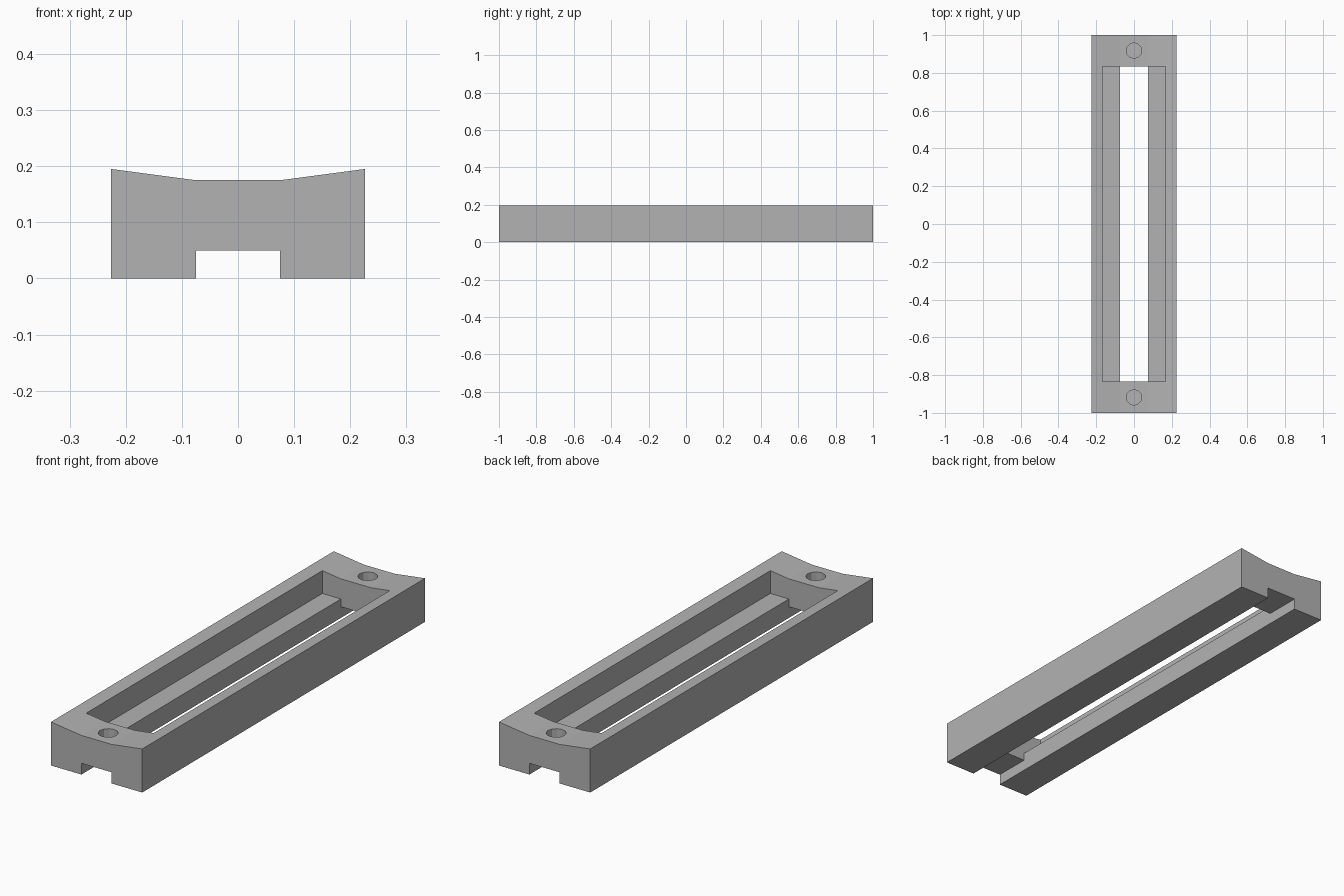
import bpy
import bmesh
from mathutils import Matrix

cube = bpy.data.objects.get("Cube")
if cube:
    bpy.data.objects.remove(cube, do_unlink=True)

grey = bpy.data.materials.new("plain_grey")
grey.use_nodes = True
colour = (0.45, 0.45, 0.45, 1)
grey.diffuse_color = colour
grey.node_tree.nodes["Principled BSDF"].inputs["Base Color"].default_value = colour

HALF_WIDTH, GROOVE, POCKET = 0.226, 0.075, 0.167
POCKET_END, LEDGE_TOP = 0.835, 0.085


def finish(bm, name):
    bmesh.ops.recalc_face_normals(bm, faces=bm.faces)
    mesh = bpy.data.meshes.new(name)
    bm.to_mesh(mesh)
    bm.free()
    mesh.materials.append(grey)
    obj = bpy.data.objects.new(name, mesh)
    bpy.context.collection.objects.link(obj)
    return obj


def extrude_profile(name, half, length):
    """Mirror a half profile (x, z) across x = 0 and extrude it along y."""
    outline = half + [(-x, z) for x, z in reversed(half)]
    bm = bmesh.new()
    face = bm.faces.new([bm.verts.new((x, -length, z)) for x, z in outline])
    result = bmesh.ops.extrude_face_region(bm, geom=[face])
    verts = [v for v in result["geom"] if isinstance(v, bmesh.types.BMVert)]
    bmesh.ops.translate(bm, verts=verts, vec=(0, 2 * length, 0))
    return finish(bm, name)


def cut(target, cutter):
    cutter.hide_render = True
    mod = target.modifiers.new("cut", "BOOLEAN")
    mod.operation = "DIFFERENCE"
    mod.solver = "EXACT"
    mod.object = cutter
    bpy.context.view_layer.objects.active = target
    bpy.ops.object.modifier_apply(modifier=mod.name)
    bpy.data.objects.remove(cutter, do_unlink=True)


# Long block with a dished top and a groove under its full length
frame = extrude_profile("frame", [
    (GROOVE, 0.175), (HALF_WIDTH, 0.195), (HALF_WIDTH, 0),
    (GROOVE, 0), (GROOVE, 0.05)], 1)

# Stepped opening that leaves a ledge along each side
cut(frame, extrude_profile("opening_cutter", [
    (POCKET, 0.3), (POCKET, LEDGE_TOP), (GROOVE, LEDGE_TOP),
    (GROOVE, -0.1)], POCKET_END))

# Blind screw hole in each end
for side in (-1, 1):
    bm = bmesh.new()
    bmesh.ops.create_cone(bm, cap_ends=True, segments=12, radius1=0.041,
                          radius2=0.041, depth=0.2,
                          matrix=Matrix.Translation((0, side * 0.918, 0.185)))
    cut(frame, finish(bm, "hole_cutter"))
